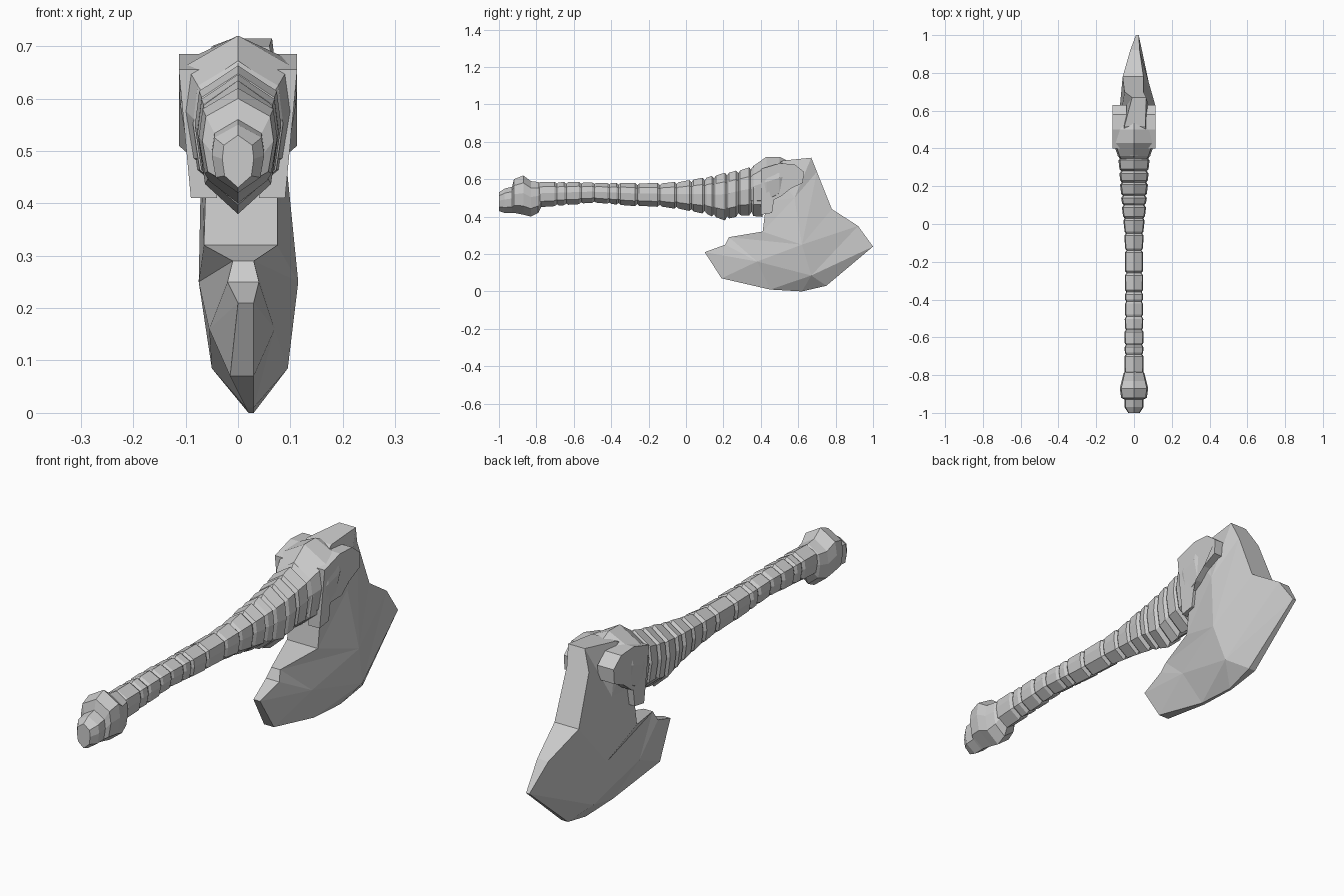
import bpy, bmesh, random

if "Cube" in bpy.data.objects:
    bpy.data.objects.remove(bpy.data.objects["Cube"])
random.seed(4)

# pointed eight-sided section shared by grip and socket (x, z in unit size)
SECTION = [(0, 1), (.9, .62), (1, .1), (.85, -.55), (0, -1), (-.85, -.55), (-1, .1), (-.9, .62)]


def finish(bm, name):
    bmesh.ops.recalc_face_normals(bm, faces=bm.faces[:])
    me = bpy.data.meshes.new(name)
    bm.to_mesh(me)
    bm.free()
    ob = bpy.data.objects.new(name, me)
    bpy.context.collection.objects.link(ob)
    return ob


def loft(name, rings):
    """rings: (y, z low, z high, half width)"""
    bm = bmesh.new()
    loops = []
    for y, lo, hi, w in rings:
        c, h = (lo + hi) / 2, (hi - lo) / 2
        loops.append([bm.verts.new((w * u, y, c + h * v)) for u, v in SECTION])
    for a, b in zip(loops, loops[1:]):
        for i in range(8):
            j = (i + 1) % 8
            bm.faces.new((a[i], a[j], b[j], b[i]))
    bm.faces.new(loops[0])
    bm.faces.new(loops[-1])
    return finish(bm, name)


# pommel
loft("pommel", [(-1, .43, .53, .03), (-.97, .42, .55, .05), (-.93, .42, .56, .05),
                (-.92, .42, .60, .068), (-.87, .41, .62, .075), (-.83, .40, .59, .065),
                (-.79, .42, .585, .055), (-.77, .46, .57, .04)])

# wrapped grip: bands swelling toward the head, with a groove between each pair
keys = [(-.79, .45, .585, .05), (-.5, .475, .582, .048), (-.3, .462, .575, .045),
        (-.1, .455, .575, .045), (0, .435, .59, .053), (.1, .42, .605, .062),
        (.2, .38, .63, .072), (.3, .41, .65, .078), (.42, .41, .68, .085)]


def grip_size(y):
    for a, b in zip(keys, keys[1:]):
        if y <= b[0]:
            t = (y - a[0]) / (b[0] - a[0])
            return [p + (q - p) * t for p, q in zip(a[1:], b[1:])]
    return list(keys[-1][1:])


def grip_ring(y, s):
    lo, hi, w = grip_size(y)
    c, h = (lo + hi) / 2, (hi - lo) / 2 * s
    return (y, c - h, c + h, w * s)


cuts = [-.79, -.69, -.64, -.56, -.49, -.41, -.36, -.26, -.14, -.05, .03, .10, .15, .22, .28, .35, .42]
rings = []
for a, b in zip(cuts, cuts[1:]):
    s = random.uniform(.98, 1.06)
    rings += [grip_ring(a, .88), grip_ring(a + .01, s), grip_ring(b - .012, s + .03)]
loft("grip", rings)

# socket that grasps the blade
loft("socket", [(.345, .44, .65, .075), (.36, .43, .67, .085), (.43, .42, .72, .11),
                (.50, .47, .72, .112), (.56, .54, .69, .09)])

# socket cheek plates, one on each side
plate = [(.40, .655), (.50, .685), (.58, .68), (.63, .64), (.625, .58), (.56, .55),
         (.51, .51), (.47, .49), (.46, .42), (.40, .41)]
for side, label in ((-1, "left"), (1, "right")):
    bm = bmesh.new()
    face = bm.faces.new([bm.verts.new((side * .04, y, z)) for y, z in plate])
    ext = bmesh.ops.extrude_face_region(bm, geom=[face])
    for v in ext["geom"]:
        if isinstance(v, bmesh.types.BMVert):
            v.co.x = side * (.113 if v.co.z > .5 else .09)
    finish(bm, "socket_cheek_" + label)

# blade: rim (y, z, left x, right x, hub) with each rim point fanned to a side hub
rim = [(.45, .66, -.06, .07, 0), (.52, .70, -.05, .06, 0), (.67, .715, -.01, .065, 0),
       (.70, .64, -.05, .05, 0), (.78, .44, -.06, .05, 1), (.92, .35, -.02, .03, 1),
       (1, .24, .01, .025, 2), (.75, .03, .01, .04, 2), (.62, 0, .02, .03, 2),
       (.45, .01, .015, .03, 2), (.19, .07, -.015, .03, 3), (.10, .21, 0, .03, 3),
       (.21, .25, -.02, .04, 3), (.23, .29, -.01, .03, 3), (.41, .32, -.065, .075, 1),
       (.43, .48, -.06, .075, 0)]
hubs = [(.58, .50, -.07, .09), (.62, .25, -.075, .115), (.67, .085, -.05, .095), (.38, .16, -.055, .07)]
bm = bmesh.new()
loops = []
n = len(rim)
for k in (2, 3):
    o = [bm.verts.new((p[k], p[0], p[1])) for p in rim]
    h = [bm.verts.new((p[k], p[0], p[1])) for p in hubs]
    for i in range(n):
        j = (i + 1) % n
        a, b = rim[i][4], rim[j][4]
        bm.faces.new((o[i], o[j], h[b]))
        if a != b:
            bm.faces.new((o[i], h[b], h[a]))
    bm.faces.new((h[1], h[2], h[3]))
    loops.append(o)
for i in range(n):
    j = (i + 1) % n
    bm.faces.new((loops[0][i], loops[0][j], loops[1][j], loops[1][i]))
finish(bm, "axe_blade")
